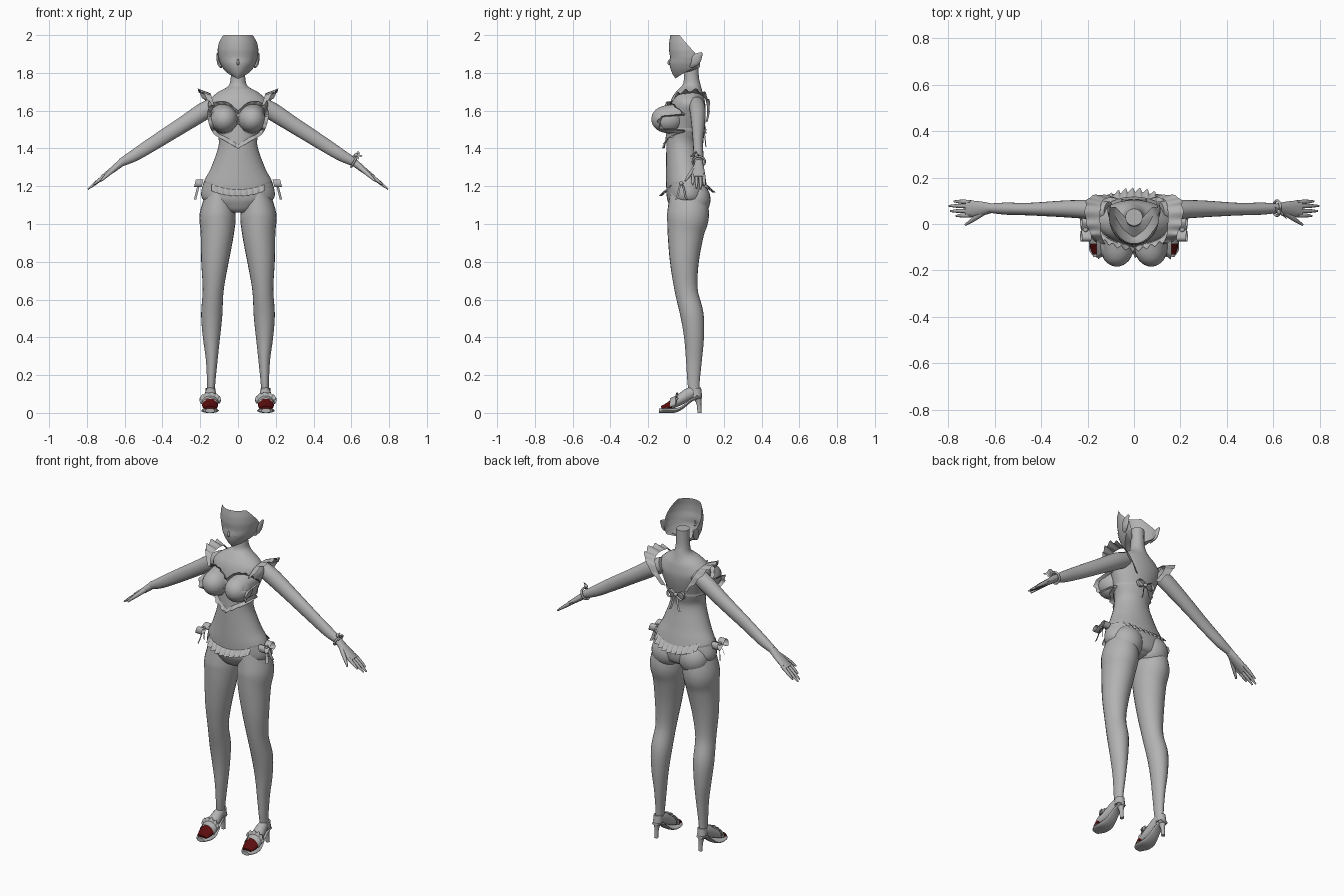
import bpy, math
from mathutils import Vector as V
from mathutils.bvhtree import BVHTree

if "Cube" in bpy.data.objects:
    bpy.data.objects.remove(bpy.data.objects["Cube"])

def material(name, col):
    m = bpy.data.materials.new(name)
    m.diffuse_color = (*col, 1)
    m.use_nodes = True
    m.node_tree.nodes["Principled BSDF"].inputs["Base Color"].default_value = m.diffuse_color
    return m

GREY = material("soft_grey", (0.45, 0.45, 0.45))
RED = material("dark_red", (0.1, 0.004, 0.004))

def make(name, verts, faces, mirror=False, sharp=50):
    me = bpy.data.meshes.new(name)
    me.from_pydata([tuple(v) for v in verts], [], faces)
    me.materials.append(GREY)
    for p in me.polygons:
        p.use_smooth = True
    me.set_sharp_from_angle(angle=math.radians(sharp))
    ob = bpy.data.objects.new(name, me)
    bpy.context.collection.objects.link(ob)
    if mirror:
        mod = ob.modifiers.new("mirror", 'MIRROR')
        mod.use_mirror_merge = False
    return ob

def smooth(rows, k=5):
    """Catmull-Rom through rows of any width."""
    rows = [tuple(r) for r in rows]
    out = []
    for i in range(len(rows) - 1):
        a, b, c, d = rows[max(i - 1, 0)], rows[i], rows[i + 1], rows[min(i + 2, len(rows) - 1)]
        for j in range(k):
            t = j / k
            out.append(tuple(0.5 * (2*q + (r - p)*t + (2*p - 5*q + 4*r - s)*t*t + (3*q - p - 3*r + s)*t**3)
                             for p, q, r, s in zip(a, b, c, d)))
    return out + [rows[-1]]

def grid_faces(rows, cols, wrap=False):
    w = cols if wrap else cols - 1
    return [(i*cols + j, i*cols + (j+1) % cols, (i+1)*cols + (j+1) % cols, (i+1)*cols + j)
            for i in range(rows - 1) for j in range(w)]

def tube(name, rows, ref=(0, 1, 0), n=20, mirror=False, k=5):
    """Rows are x, y, z, radius along ref, radius across."""
    rows = smooth(rows, k)
    verts = []
    for i, r in enumerate(rows):
        t = (V(rows[min(i+1, len(rows)-1)][:3]) - V(rows[max(i-1, 0)][:3])).normalized()
        u = V(ref) - t * t.dot(V(ref))
        u.normalize()
        v = t.cross(u)
        for j in range(n):
            a = 2 * math.pi * j / n
            verts.append(V(r[:3]) + u * (r[3] * math.cos(a)) + v * (r[4] * math.sin(a)))
    m = len(rows)
    faces = grid_faces(m, n, True) + [tuple(reversed(range(n))), tuple(range((m-1)*n, m*n))]
    return make(name, verts, faces, mirror)

def ellipsoid(name, c, r, mirror=False):
    n, m = 24, 14
    verts = [(c[0] + r[0]*math.sin(b)*math.cos(a), c[1] + r[1]*math.sin(b)*math.sin(a), c[2] - r[2]*math.cos(b))
             for b in [0.02 + (math.pi - 0.04)*i/m for i in range(m + 1)]
             for a in [2*math.pi*j/n for j in range(n)]]
    return make(name, verts, grid_faces(m + 1, n, True), mirror)

def strip(name, a, b, mirror=False):
    """Sheet between two point rows."""
    return make(name, a + b, grid_faces(2, len(a)), mirror)

def ruffle(name, path, out, wave, count, amp, mirror=False):
    """Wavy frill: out(p, t) gives the flare, wave(p) the ripple direction."""
    n = len(path) - 1
    rows = []
    for s in (0, 0.5, 1):
        rows += [p + out(p, i/n)*s + wave(p) * (amp * s * math.sin(2*math.pi*count*i/n)) for i, p in enumerate(path)]
    return make(name, rows, grid_faces(3, n + 1), mirror, 80)

def bow(name, c, side, down, width, s, mirror=False):
    """Two teardrop loops, a knot and two tails."""
    c, side, down, width = V(c), V(side), V(down), V(width)
    for sg, tag in ((1, "a"), (-1, "b")):
        loop = [c + side*(sg*s*math.sin(math.pi*i/16)) + down*(-0.4*s*math.sin(2*math.pi*i/16)) for i in range(17)]
        strip(f"{name}_loop_{tag}", loop, [p + width for p in loop], mirror)
        tail = [c + down*(1.7*s*i/6) + side*(sg*s*(0.6*i/6 + 0.06*math.sin(i))) for i in range(7)]
        strip(f"{name}_tail_{tag}", [p + width*0.3 - side*0.004 for p in tail],
              [p + width*0.6 + side*0.006 for p in tail], mirror)
    ellipsoid(f"{name}_knot", c + width*0.5, (0.011, 0.011, 0.011), mirror)

# Torso and neck: z, front y, back y, half width
trunk = [(1.07, -.05, .08, .07), (1.09, -.08, .105, .13), (1.14, -.10, .12, .192), (1.22, -.106, .105, .182),
         (1.30, -.106, .085, .142), (1.42, -.104, .062, .102), (1.50, -.10, .078, .116), (1.58, -.095, .098, .142),
         (1.64, -.08, .105, .158), (1.69, -.05, .097, .115), (1.73, -.02, .08, .052), (1.78, -.01, .068, .038),
         (1.87, -.008, .066, .037)]
body = [tube("torso", [(0, (f+b)/2, z, (b-f)/2, w) for z, f, b, w in trunk], n=36)]
body.append(ellipsoid("bust", (.074, -.095, 1.555), (.072, .084, .073), True))
body.append(ellipsoid("seat_muscle", (.088, .052, 1.13), (.088, .078, .09), True))

# Legs
legs = [(1.17, -.085, .10, .03, .165), (1.05, -.10, .122, .012, .203), (.95, -.098, .095, .022, .198),
        (.80, -.085, .068, .05, .195), (.65, -.06, .062, .076, .187), (.52, -.03, .093, .083, .195),
        (.40, -.01, .095, .095, .186), (.28, .0, .084, .108, .17), (.16, .008, .072, .12, .164), (.08, .02, .07, .125, .165)]
body.append(tube("leg", [((i+o)/2, (f+b)/2, z, (b-f)/2, (o-i)/2) for z, f, b, i, o in legs], n=24, mirror=True))

# Arms and hands
tube("arm", [(.11, .055, 1.635, .042, .042), (.18, .062, 1.597, .042, .047), (.30, .065, 1.52, .036, .042),
             (.45, .064, 1.425, .027, .037), (.55, .066, 1.362, .026, .031), (.62, .068, 1.325, .02, .021)], mirror=True)
tube("palm", [(.61, .068, 1.331, .02, .021), (.66, .066, 1.29, .031, .017), (.72, .066, 1.245, .037, .012)], n=14, mirror=True)
for i, (y, tip) in enumerate(((.036, .765), (.055, .79), (.076, .795), (.094, .775))):
    dz = -(tip - .71) * .8
    tube(f"finger_{i+1}", [(.70, y, 1.258, .009, .011), ((.71+tip)/2, y*1.02, 1.252 + dz/2, .009, .009),
                           (tip, y*1.08 - .004, 1.252 + dz, .004, .004)], n=8, k=3, mirror=True)
tube("thumb", [(.645, .05, 1.30, .012, .013), (.69, .02, 1.262, .01, .011), (.725, -.004, 1.228, .005, .005)],
     n=8, k=3, mirror=True)

# Face: open shell with a slanting rim
PROFILE = [(1.77, -.055, .022), (1.79, -.07, .052), (1.82, -.082, .078), (1.85, -.088, .094),
           (1.88, -.084, .103), (1.92, -.09, .108), (1.96, -.089, .105), (2.0, -.083, .094)]
def face_at(z):
    for p, q in zip(PROFILE, PROFILE[1:]):
        if z <= q[0] + 1e-6:
            t = (z - p[0]) / (q[0] - p[0])
            return p[1] + (q[1]-p[1])*t, p[2] + (q[2]-p[2])*t
    return PROFILE[-1][1:]
def face_point(a, z, lift=0):
    f, w = face_at(z)
    return V(((w + lift)*math.sin(a), .03 - (.03 - f + lift)*math.cos(a), z))
angles = [math.radians(-112 + 224*j/40) for j in range(41)]
verts = [V((0.03*math.sin(a), .01 - .02*math.cos(a), 1.805)) for a in angles]
for i in range(19):
    for a in angles:
        back = max(0, -math.cos(a) * .115 + .065)
        top = 2.0 - min(back * 1.15, .115)
        low = 1.77 + .06 * min(1, abs(a) / 1.7) ** 2
        verts.append(face_point(a, low + (top - low) * i / 18))
make("face", verts, grid_faces(20, 41))
tube("nose", [(0, -.084, 1.872, .004, .004), (0, -.092, 1.852, .007, .007), (0, -.083, 1.843, .004, .004)], ref=(1, 0, 0), n=8, k=3)
strip("mouth", [face_point(.012*i, 1.806 + .0004*i*i/4, .002) for i in range(-8, 9)],
      [face_point(.012*i, 1.803 + .0004*i*i/4, .002) for i in range(-8, 9)])
# Eyelids and brows as thin raised lines
for nm, z0, h, th in (("upper_lid", 1.872, .016, .005), ("lower_lid", 1.856, -.008, .002), ("brow", 1.912, .010, .003)):
    arc = [(.16 + .5*i/12, z0 + h*math.sin(math.pi*i/12)) for i in range(13)]
    strip(nm, [face_point(a, z, .002) for a, z in arc], [face_point(a, z - th, .002) for a, z in arc], True)
tube("ear", [(.09, .025, 1.83, .008, .006), (.102, .045, 1.85, .02, .008), (.106, .06, 1.88, .025, .008),
             (.108, .085, 1.905, .006, .004)], n=10, mirror=True)

# Surface lookup used to lay clothing on the body
vs, fs = [], []
for ob in body:
    for sx in ((1, -1) if ob.modifiers else (1,)):
        o = len(vs)
        vs += [(v.co.x*sx, v.co.y, v.co.z) for v in ob.data.vertices]
        fs += [tuple(o + k for k in p.vertices) for p in ob.data.polygons]
tree = BVHTree.FromPolygons(vs, fs)
def on_body(x, z, s=-1, gap=.005):
    hit = tree.ray_cast(V((x, s, z)), V((0, -s, 0)))[0]
    return V((x, (hit.y if hit else 0) + s*gap, z))

# Heart-shaped top with ruffled edge
half = smooth([(0, 1.58), (.045, 1.625), (.10, 1.632), (.14, 1.60), (.137, 1.54), (.11, 1.485), (.055, 1.455), (0, 1.42)], 7)
outline = half + [(-x, z) for x, z in reversed(half[1:-1])]
verts = [on_body(x*r, 1.53 + (z - 1.53)*r) for r in [i/12 for i in range(13)] for x, z in outline]
make("heart_top", verts, grid_faces(13, len(outline), True), sharp=80)
edge = [on_body(x, z) for x, z in outline + outline[:1]]
ruffle("top_ruffle", edge, lambda p, t: V((p.x, 0, p.z - 1.53)).normalized()*.02 + V((0, -.012, 0)),
       lambda p: V((0, 1, 0)), 24, .008)

# Back strap and bow
strap = [V((.122*math.sin(a), -.012 + .096*math.cos(a), 1.495)) for a in [math.radians(-115 + 230*i/30) for i in range(31)]]
strip("back_strap", strap, [p + V((0, 0, .012)) for p in strap])
bow("back_bow", (0, .088, 1.50), (1, 0, 0), (0, .1, -1), (0, .018, 0), .055)

# Shoulder frills
sh = [V(p) for p in smooth([(.125, -.085, 1.625), (.14, -.05, 1.675), (.145, .0, 1.69), (.145, .06, 1.69),
                            (.135, .10, 1.665), (.10, .112, 1.60), (.06, .105, 1.54)], 8)]
ruffle("shoulder_frill", sh, lambda p, t: V((.06, .05*max(0, t-.4), .02 - .01*t)) * (.25 + .85*math.sin(math.pi*t)),
       lambda p: V((.3, .2, 1)), 7, .009, True)

# Hip frills front and back, side cords and bows
xs = [-.14 + .28*i/70 for i in range(71)]
ruffle("front_hip_frill", [on_body(x, 1.182 + 1.4*x*x) for x in xs], lambda p, t: V((0, -.028, -.035)),
       lambda p: V((.3, 1, 0)), 9, .009)
ruffle("back_hip_frill", [on_body(x, 1.205 + 1.6*x*x, 1) for x in xs], lambda p, t: V((0, .032, -.038)),
       lambda p: V((.3, 1, 0)), 9, .009)
for nm, s in (("front_cord", -1), ("back_cord", 1)):
    c = [on_body(.13 + .05*i/8, 1.208 + .008*i/8, s, .003) for i in range(9)]
    strip(nm, c, [p + V((0, 0, .01)) for p in c], True)
bow("hip_bow", (.188, -.025, 1.215), (0, 1, 0), (.25, 0, -1), (.04, 0, 0), .05, True)

# Wrist band with bow, one side only
band = [(.615 + .028*math.cos(a)*.55, .068 + .032*math.sin(a), 1.33 + .032*math.cos(a)*.85, .006, .006)
        for a in [2*math.pi*i/16 for i in range(17)]]
tube("wrist_band", band, ref=(.85, 0, -.5), n=8, k=2)
bow("wrist_bow", (.625, .045, 1.36), (.6, -.4, .5), (.5, -.5, -.3), (0, .015, .01), .026)

# Shoes
foot = tube("foot", [(.143, .055, .115, .022, .03), (.145, .015, .10, .03, .032), (.147, -.04, .065, .038, .028),
                     (.148, -.09, .038, .042, .02), (.148, -.13, .026, .03, .01)], ref=(1, 0, 0), n=20, mirror=True)
foot.data.materials.append(RED)
for p in foot.data.polygons:
    if p.center.y < -.075 and p.center.z > .026:
        p.material_index = 1
tube("shoe_sole", [(.147, .082, .085, .022, .008), (.147, .03, .068, .026, .008), (.147, -.02, .028, .034, .008),
                   (.148, -.06, .013, .044, .012), (.148, -.11, .012, .045, .012), (.148, -.142, .012, .025, .012)],
     ref=(1, 0, 0), n=16, mirror=True)
tube("shoe_heel_cup", [(.145, .05, .13, .03, .026), (.146, .055, .09, .03, .027)], n=16, mirror=True)
tube("shoe_heel", [(.146, .06, .09, .026, .022), (.146, .068, .05, .013, .012), (.146, .072, 0, .011, .011)], n=12, mirror=True)
arc = [math.radians(-100 + 200*i/40) for i in range(41)]
band = [V((.147 + .046*math.sin(a), -.055, .05 + .04*math.cos(a))) for a in arc]
strip("shoe_strap", band, [p + V((0, -.03, -.012)) for p in band], True)
ruffle("shoe_frill", band, lambda p, t: V(((p.x - .147)*.25, .008, .018)), lambda p: V((0, 1, .3)), 7, .007, True)
